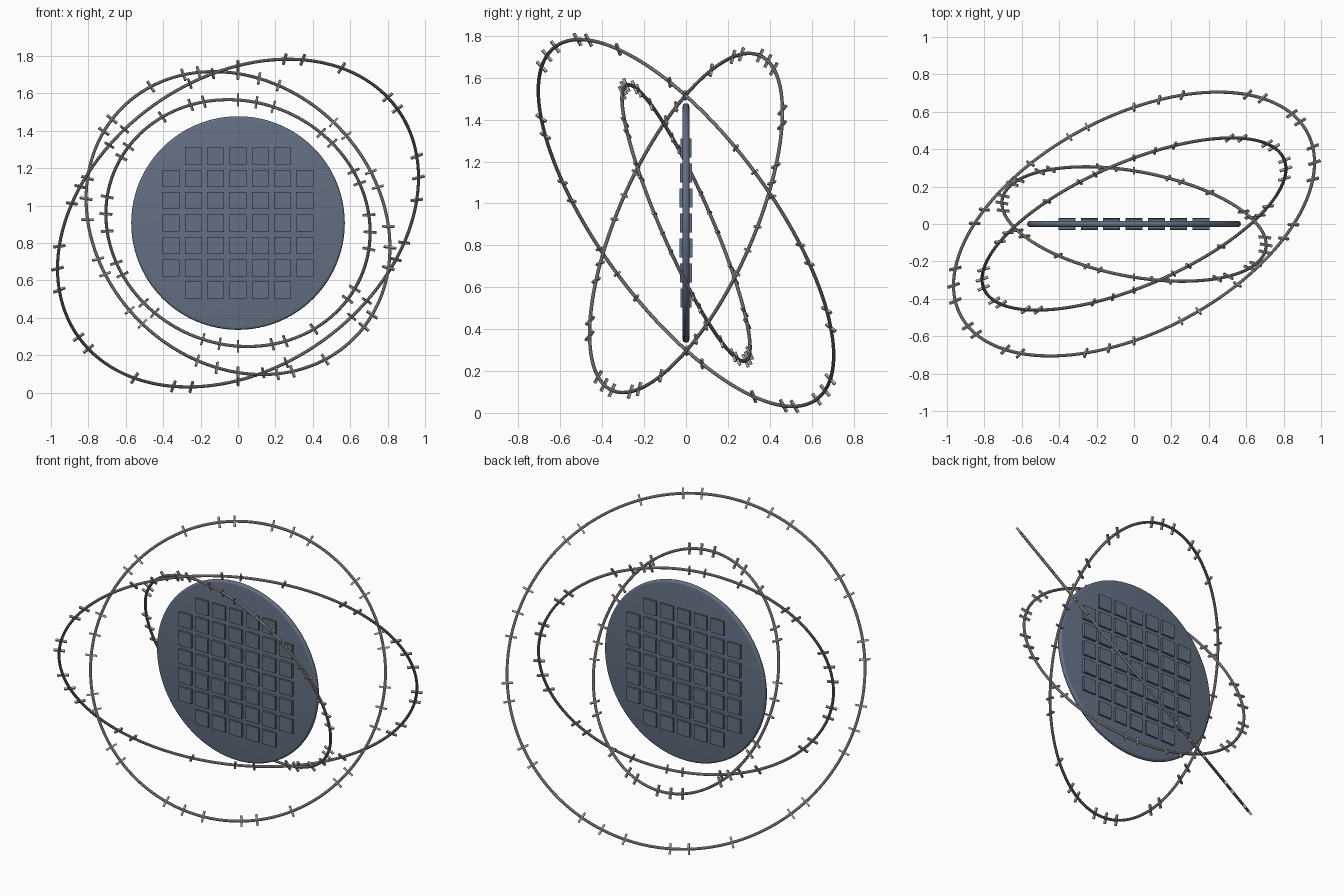
import bpy, bmesh, math
from mathutils import Vector, Matrix

if "Cube" in bpy.data.objects:
    bpy.data.objects.remove(bpy.data.objects["Cube"])

CENTRE = Vector((0, 0, 0.907))


def material(name, rgb):
    m = bpy.data.materials.new(name)
    m.diffuse_color = (*rgb, 1)
    m.use_nodes = True
    m.node_tree.nodes["Principled BSDF"].inputs["Base Color"].default_value = m.diffuse_color
    return m


slate = material("slate_blue", (0.125, 0.16, 0.225))
steel = material("steel_grey", (0.40, 0.40, 0.40))


def finish(bm, name, mat, smooth=True):
    bmesh.ops.recalc_face_normals(bm, faces=bm.faces)
    me = bpy.data.meshes.new(name)
    bm.to_mesh(me)
    bm.free()
    me.materials.append(mat)
    ob = bpy.data.objects.new(name, me)
    bpy.context.collection.objects.link(ob)
    if smooth:
        bpy.ops.object.select_all(action='DESELECT')
        ob.select_set(True)
        bpy.context.view_layer.objects.active = ob
        bpy.ops.object.shade_smooth_by_angle(angle=math.radians(35))
    return ob


def add_box(bm, size, matrix):
    bmesh.ops.create_cube(bm, size=1, matrix=matrix @ Matrix.Diagonal((*size, 1)))


# Central disc with a rounded rim, standing upright
bm = bmesh.new()
bmesh.ops.create_cone(bm, cap_ends=True, segments=96, radius1=0.571, radius2=0.571,
                      depth=0.032,
                      matrix=Matrix.Translation(CENTRE) @ Matrix.Rotation(math.pi / 2, 4, 'X'))
rim = [e for e in bm.edges if any(len(f.verts) > 4 for f in e.link_faces)]
bmesh.ops.bevel(bm, geom=rim, offset=0.014, segments=4, profile=0.5, affect='EDGES')
finish(bm, "disc", slate)

# Square tiles standing out of both disc faces, slightly deeper in some rows
bm = bmesh.new()
half_depth = {0: 0.029, 1: 0.032, 2: 0.029, 3: 0.027}
for row in range(-3, 4):
    reach = 2 if abs(row) == 3 else 3
    for col in range(-reach, reach + 1):
        pos = CENTRE + Vector((col * 0.1195, 0, row * 0.1195))
        add_box(bm, (0.091, 2 * half_depth[abs(row)], 0.091), Matrix.Translation(pos))
finish(bm, "tiles", slate, smooth=False)

# Bar angles over half a turn: triples, pairs and singles
BARS = (-8, 0, 8, 28, 34, 55, 69, 75, 90, 98, 105.5, 129, 135.5, 151, 157)


def ring(name, radius, normal, sense=1, tube=0.0085, sides=10, segments=128):
    """Tilted hoop with short radial bars across it."""
    n = Vector(normal).normalized()
    u = (Vector((1, 0, 0)) - n * n.x).normalized()
    v = n.cross(u)

    def radial(a):
        return u * math.cos(a) + v * math.sin(a)

    # Hoop
    bm = bmesh.new()
    loops = []
    for i in range(segments):
        r = radial(math.tau * i / segments)
        loops.append([bm.verts.new(CENTRE + r * (radius + tube * math.cos(b)) + n * tube * math.sin(b))
                      for b in (math.tau * j / sides for j in range(sides))])
    for i in range(segments):
        p, q = loops[i], loops[(i + 1) % segments]
        for j in range(sides):
            k = (j + 1) % sides
            bm.faces.new((p[j], q[j], q[k], p[k]))
    finish(bm, name, steel)

    # Bars
    bm = bmesh.new()
    for half in (0, 180):
        for d in BARS:
            r = radial(math.radians(sense * (half + d)))
            m = Matrix((r, n.cross(r), n)).transposed().to_4x4()
            m.translation = CENTRE + r * radius
            add_box(bm, (0.068, 0.011, 0.013), m)
    finish(bm, name + "_bars", steel, smooth=False)


ring("inner_ring", 0.717, (0.17, 0.902, 0.39))
ring("middle_ring", 0.874, (-0.369, 0.850, -0.376))
ring("outer_ring", 1.048, (-0.39, 0.74, 0.549), sense=-1)
